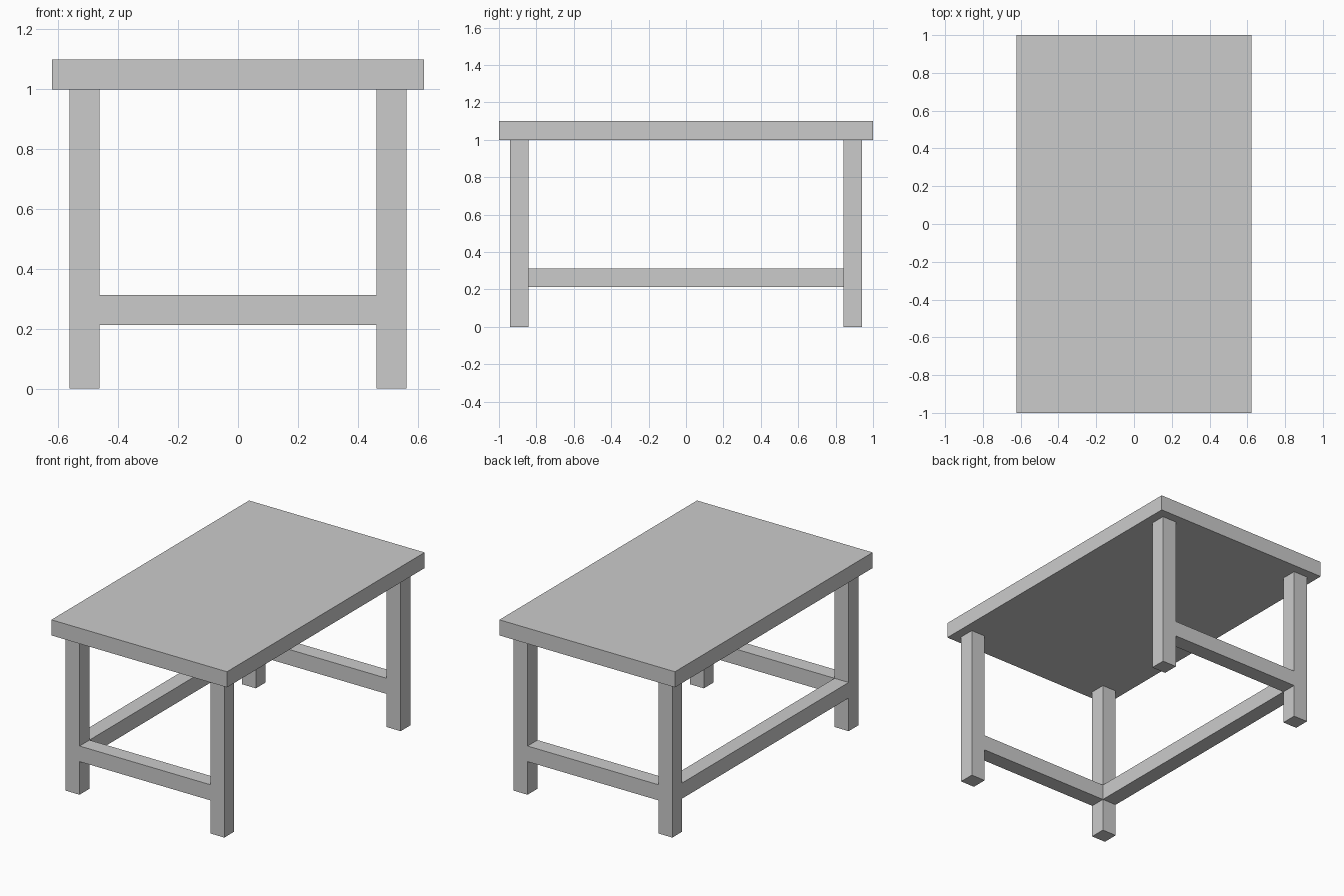
import bpy

if "Cube" in bpy.data.objects:
    bpy.data.objects.remove(bpy.data.objects["Cube"])

grey = bpy.data.materials.new("plain_grey")
grey.diffuse_color = (0.6, 0.6, 0.6, 1)
grey.use_nodes = True
grey.node_tree.nodes["Principled BSDF"].inputs["Base Color"].default_value = grey.diffuse_color

HALF_W, HALF_L = 0.622, 1.0      # table top half size
LEG_X, LEG_Y = 0.513, 0.892      # leg centres
T = 0.1                          # timber thickness
LEG_H = 1.0
RAIL_Z = 0.262                   # stretcher centre height


def box(name, centre, size):
    bpy.ops.mesh.primitive_cube_add(size=1, location=centre)
    ob = bpy.context.object
    ob.name = name
    ob.scale = size
    bpy.ops.object.transform_apply(location=False, rotation=False, scale=True)
    ob.data.materials.append(grey)
    return ob


# Table top slab
box("table_top", (0, 0, LEG_H + T / 2), (2 * HALF_W, 2 * HALF_L, T))

# Four square legs, with a short stretcher joining each end pair
for y_name, sy in (("front", -1), ("back", 1)):
    for x_name, sx in (("left", -1), ("right", 1)):
        box(f"{y_name}_{x_name}_leg", (sx * LEG_X, sy * LEG_Y, LEG_H / 2), (T, T, LEG_H))
    box(f"{y_name}_stretcher", (0, sy * LEG_Y, RAIL_Z), (2 * LEG_X - T, T, T))

# Single long stretcher on the left side
box("left_stretcher", (-LEG_X, 0, RAIL_Z), (T, 2 * LEG_Y - T, T))
